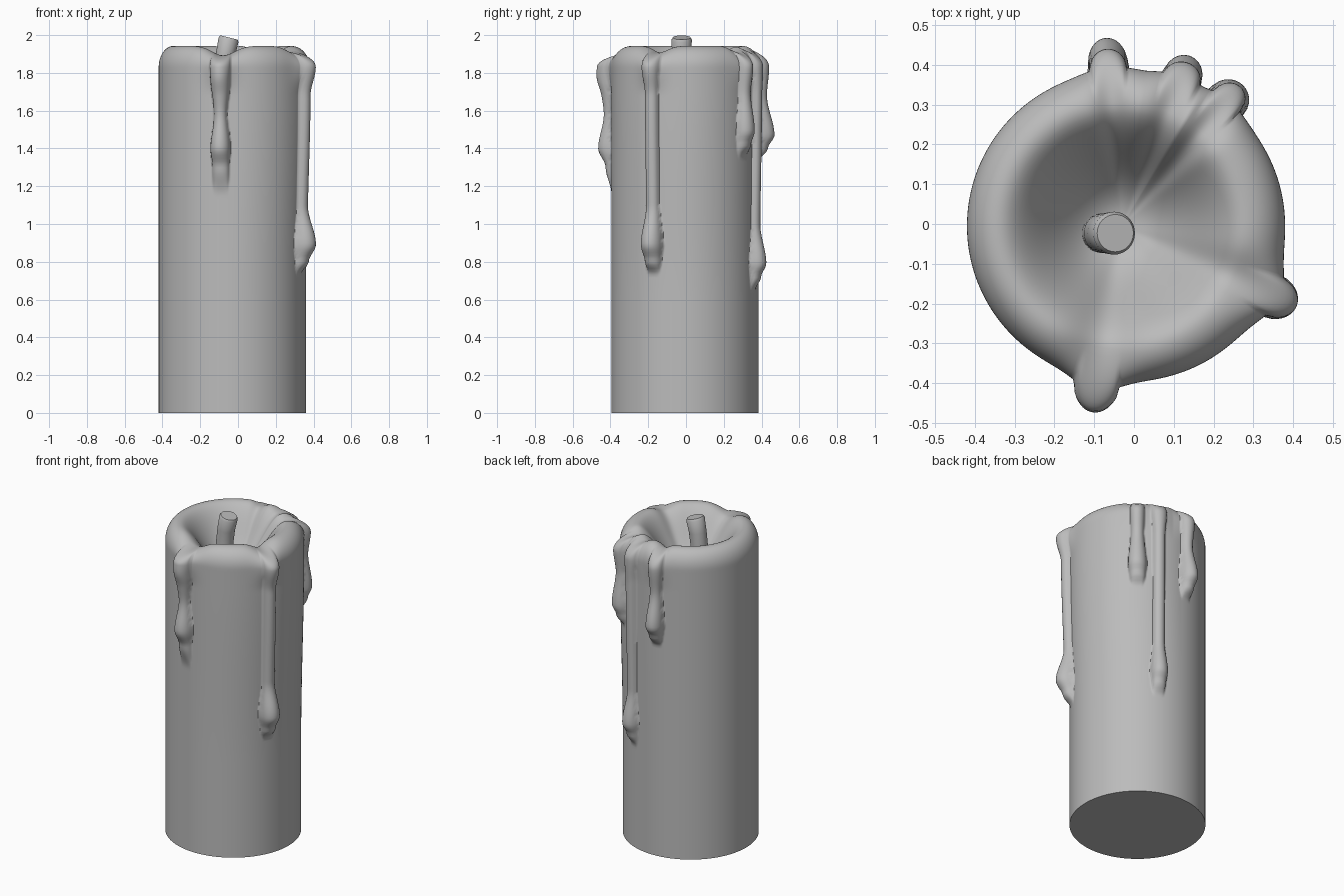
import bpy, bmesh, math
from mathutils import Vector

cube = bpy.data.objects.get("Cube")
if cube:
    bpy.data.objects.remove(cube)

SEGMENTS = 384
CENTRE = Vector((-0.03, -0.005, 0))
RADIUS, CREST, SHOULDER, RIM, FLOOR = 0.39, 0.31, 1.83, 1.943, 1.66

# Drips: direction in degrees, rim dip, dip width, lip flare,
# then (height, half width, thickness) from the lip down to the tip
DRIPS = [
    (-99, 0.05, 0.11, 0.03, [(1.85, .055, .05), (1.75, .05, .065), (1.58, .035, .045),
                             (1.40, .052, .075), (1.30, .045, .035), (1.15, .04, 0)]),
    (-25, 0.035, 0.08, 0.03, [(1.85, .045, .045), (1.7, .036, .045), (1.1, .036, .04),
                              (0.89, .056, .09), (0.80, .045, .05), (0.73, .03, 0)]),
    (50, 0.03, 0.05, 0.012, [(1.85, .04, .045), (1.7, .036, .04),
                             (1.49, .052, .065), (1.42, .045, .04), (1.35, .03, 0)]),
    (68, 0.025, 0.05, 0.01, [(1.85, .045, .035), (1.7, .036, .04), (1.0, .034, .035),
                             (0.79, .05, .07), (0.72, .042, .04), (0.64, .03, 0)]),
    (95, 0.025, 0.05, 0.012, [(1.85, .045, .045), (1.68, .036, .045),
                              (1.47, .05, .085), (1.40, .042, .05), (1.33, .03, 0)]),
]


def ease(t):
    t = min(max(t, 0), 1)
    return t * t * (3 - 2 * t)


def section(keys, z):
    """Half width and thickness of a drip at a height."""
    if z >= keys[0][0]:
        return keys[0][1:]
    for (z0, w0, h0), (z1, w1, h1) in zip(keys, keys[1:]):
        if z >= z1:
            t = ease((z0 - z) / (z0 - z1))
            return w0 + (w1 - w0) * t, h0 + (h1 - h0) * t
    return 0.03, 0


def arc_distance(angle, degrees):
    d = angle - math.radians(degrees)
    return RADIUS * math.atan2(math.sin(d), math.cos(d))


def swell(angle, z):
    """How far the wall stands out from a plain cylinder."""
    out = 0
    for degrees, dip, spread, flare, keys in DRIPS:
        d = arc_distance(angle, degrees)
        w, h = section(keys, z)
        bead = h * math.sqrt(max(0, 1 - (d / w) ** 2))
        lip = flare * math.exp(-(d / 0.07) ** 2) * ease((z - 1.68) / 0.15)
        out = max(out, bead + lip)
    return out + 0.02 * max(0, math.cos(angle)) * ease((z - 0.6) / 1.1)


def rim_height(angle):
    dips = (dip * math.exp(-(arc_distance(angle, a) / s) ** 2) for a, dip, s, _, _ in DRIPS)
    return RIM - max(dips)


def wall_point(angle, t):
    z = SHOULDER * t
    return RADIUS + swell(angle, z), z


def shoulder_point(angle, t):
    a = t * math.pi / 2
    reach = RADIUS - CREST + swell(angle, SHOULDER)
    return CREST + reach * math.cos(a), SHOULDER + (rim_height(angle) - SHOULDER) * math.sin(a)


def bowl_point(angle, t):
    k = 1 - t
    drop = (1 - math.cos(math.pi * k ** 1.25)) / 2
    return CREST * k, FLOOR + (rim_height(angle) - FLOOR) * drop


def material(name, colour):
    m = bpy.data.materials.new(name)
    m.use_nodes = True
    m.diffuse_color = colour
    m.node_tree.nodes["Principled BSDF"].inputs["Base Color"].default_value = colour
    return m


wax = material("grey wax", (0.5, 0.5, 0.5, 1))


def finish(obj, angle):
    bpy.ops.object.select_all(action='DESELECT')
    obj.select_set(True)
    bpy.context.view_layer.objects.active = obj
    bpy.ops.object.shade_smooth_by_angle(angle=math.radians(angle))


# Candle body: wall, rounded shoulder and melted bowl as one revolved skin
rings = [(wall_point, i / 110) for i in range(110)]
rings += [(shoulder_point, i / 12) for i in range(12)]
rings += [(bowl_point, i / 24) for i in range(24)]

bm = bmesh.new()
loops = []
for point, t in rings:
    loop = []
    for i in range(SEGMENTS):
        angle = 2 * math.pi * i / SEGMENTS
        r, z = point(angle, t)
        loop.append(bm.verts.new(CENTRE + Vector((r * math.cos(angle), r * math.sin(angle), z))))
    loops.append(loop)
for low, high in zip(loops, loops[1:]):
    for i in range(SEGMENTS):
        j = (i + 1) % SEGMENTS
        bm.faces.new((low[i], low[j], high[j], high[i]))
pole = bm.verts.new(CENTRE + Vector((0, 0, FLOOR)))
for i in range(SEGMENTS):
    bm.faces.new((loops[-1][i], loops[-1][(i + 1) % SEGMENTS], pole))
bm.faces.new(reversed(loops[0]))
mesh = bpy.data.meshes.new("candle_body")
bm.to_mesh(mesh)
bm.free()
mesh.materials.append(wax)
body = bpy.data.objects.new("candle_body", mesh)
bpy.context.collection.objects.link(body)
finish(body, 65)

# Wick: a short bent cylinder, flat on top with a softened edge
WICK = [(-0.08, 1.55), (-0.08, 1.70), (-0.076, 1.82), (-0.066, 1.90), (-0.05, 1.975), (-0.047, 1.987)]
WICK_RADII = [0.05, 0.05, 0.05, 0.051, 0.054, 0.047]
TILT = [0, 0, 4, 9, 14, 14]
bm = bmesh.new()
previous = None
for (x, z), r, tilt in zip(WICK, WICK_RADII, TILT):
    a = math.radians(tilt)
    loop = []
    for i in range(32):
        b = 2 * math.pi * i / 32
        u = r * math.cos(b)
        loop.append(bm.verts.new((x + u * math.cos(a), -0.023 + r * math.sin(b), z - u * math.sin(a))))
    if previous:
        for i in range(32):
            j = (i + 1) % 32
            bm.faces.new((previous[i], previous[j], loop[j], loop[i]))
    else:
        bm.faces.new(reversed(loop))
    previous = loop
bm.faces.new(previous)
mesh = bpy.data.meshes.new("wick")
bm.to_mesh(mesh)
bm.free()
mesh.materials.append(wax)
wick = bpy.data.objects.new("wick", mesh)
bpy.context.collection.objects.link(wick)
finish(wick, 35)
